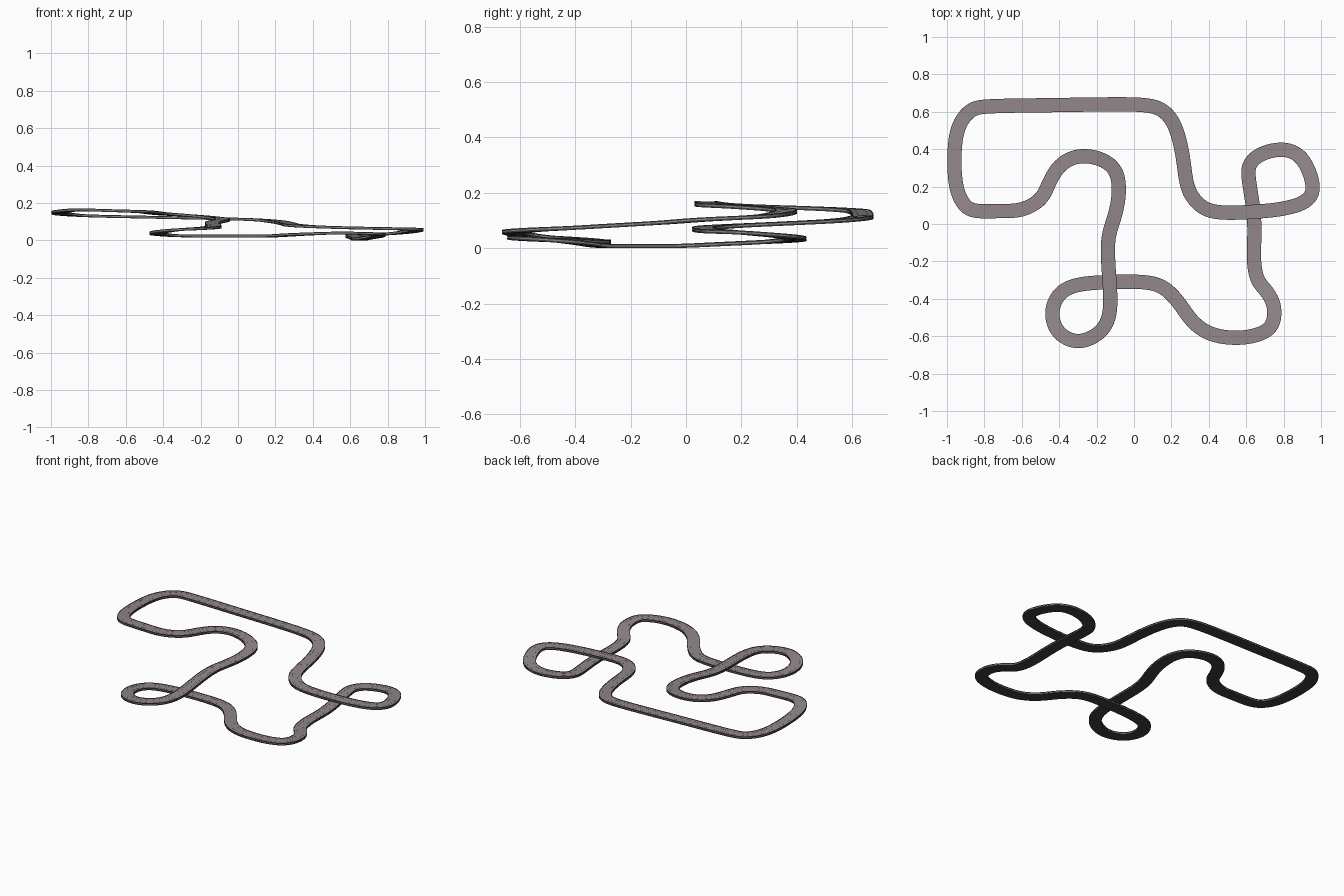
import bpy, bmesh
from mathutils import Vector

if "Cube" in bpy.data.objects:
    bpy.data.objects.remove(bpy.data.objects["Cube"])

# Centre line of the circuit, clockwise from the far left straight
PATH = [(-.77, .63), (-.45, .635), (-.13, .64), (.08, .635), (.17, .595), (.225, .51),
        (.26, .37), (.28, .22), (.315, .14), (.38, .08), (.48, .06), (.64, .065),
        (.79, .08), (.91, .115), (.958, .18), (.935, .285), (.88, .37), (.79, .40),
        (.68, .375), (.615, .315), (.615, .23), (.635, .10), (.645, -.03), (.64, -.19),
        (.66, -.30), (.71, -.36), (.75, -.44), (.74, -.54), (.67, -.59), (.55, -.61),
        (.41, -.59), (.31, -.52), (.24, -.42), (.16, -.34), (.06, -.31), (-.13, -.31),
        (-.31, -.325), (-.405, -.38), (-.44, -.48), (-.405, -.58), (-.31, -.63),
        (-.21, -.60), (-.145, -.53), (-.125, -.42), (-.135, -.25), (-.14, -.08),
        (-.10, .05), (-.08, .17), (-.095, .28), (-.17, .345), (-.29, .365), (-.39, .32),
        (-.45, .23), (-.495, .135), (-.60, .075), (-.72, .07), (-.86, .07), (-.92, .12),
        (-.955, .22), (-.96, .40), (-.935, .53), (-.87, .61)]
# Height of the deck at chosen path points
HEIGHT = {0: .132, 2: .119, 3: .113, 7: .085, 11: .068, 14: .06, 17: .036, 20: .022,
          22: .01, 24: .01, 27: .036, 29: .042, 33: .025, 36: .026, 38: .04, 40: .06,
          43: .075, 46: .105, 48: .117, 50: .137, 53: .155, 56: .166, 59: .148, 62: .132}
STEPS = 8


def height(i):
    keys = sorted(HEIGHT)
    for a, b in zip(keys, keys[1:]):
        if a <= i <= b:
            return HEIGHT[a] + (HEIGHT[b] - HEIGHT[a]) * (i - a) / (b - a)


def centre_line():
    n = len(PATH)
    ctrl = [Vector((x, y, height(i))) for i, (x, y) in enumerate(PATH)]
    pts = []
    for i in range(n):
        a, b, c, d = (ctrl[(i + k) % n] for k in (-1, 0, 1, 2))
        for s in range(STEPS):
            t = s / STEPS
            pts.append(.5 * (2 * b + (c - a) * t + (2 * a - 5 * b + 4 * c - d) * t * t
                             + (3 * b - a - 3 * c + d) * t ** 3))
    for _ in range(12):  # ease bends and slopes
        pts = [(pts[i - 1] + 2 * p + pts[(i + 1) % len(pts)]) / 4 for i, p in enumerate(pts)]
    low = min(p.z for p in pts)
    return [p - Vector((0, 0, low)) for p in pts]


LINE = centre_line()


def sweep(name, section, colour):
    """Closed sweep of a (sideways, up) section along the circuit."""
    bm = bmesh.new()
    rings = []
    for i, p in enumerate(LINE):
        tan = LINE[(i + 1) % len(LINE)] - LINE[i - 1]
        side = Vector((tan.y, -tan.x, 0)).normalized()
        rings.append([bm.verts.new(p + side * u + Vector((0, 0, v))) for u, v in section])
    m = len(section)
    for i, r in enumerate(rings):
        q = rings[(i + 1) % len(rings)]
        for k in range(m):
            j = (k + 1) % m
            bm.faces.new((r[k], r[j], q[j], q[k]))
    bmesh.ops.recalc_face_normals(bm, faces=bm.faces)
    mesh = bpy.data.meshes.new(name)
    bm.to_mesh(mesh)
    bm.free()
    mat = bpy.data.materials.new(name + "_paint")
    mat.diffuse_color = (*colour, 1)
    mat.use_nodes = True
    mat.node_tree.nodes["Principled BSDF"].inputs["Base Color"].default_value = mat.diffuse_color
    mesh.materials.append(mat)
    obj = bpy.data.objects.new(name, mesh)
    bpy.context.collection.objects.link(obj)
    bpy.context.view_layer.objects.active = obj
    obj.select_set(True)
    bpy.ops.object.shade_smooth_by_angle()
    obj.select_set(False)


def box(u0, u1, v0, v1):
    return [(u0, v0), (u1, v0), (u1, v1), (u0, v1)]


# Dark underside, grey driving surface
sweep("track_base", box(-.038, .038, 0, .006), (.05, .05, .05))
sweep("road_surface", box(-.0365, .0365, .005, .0125), (.28, .25, .26))
# Low dark kerbs and red lane lines on both sides
for tag, s in (("left", -1), ("right", 1)):
    sweep("kerb_" + tag, box(s * .0355, s * .038, .010, .015), (.05, .05, .05))
    sweep("lane_line_" + tag, box(s * .017, s * .0185, .011, .0129), (.5, .16, .2))
